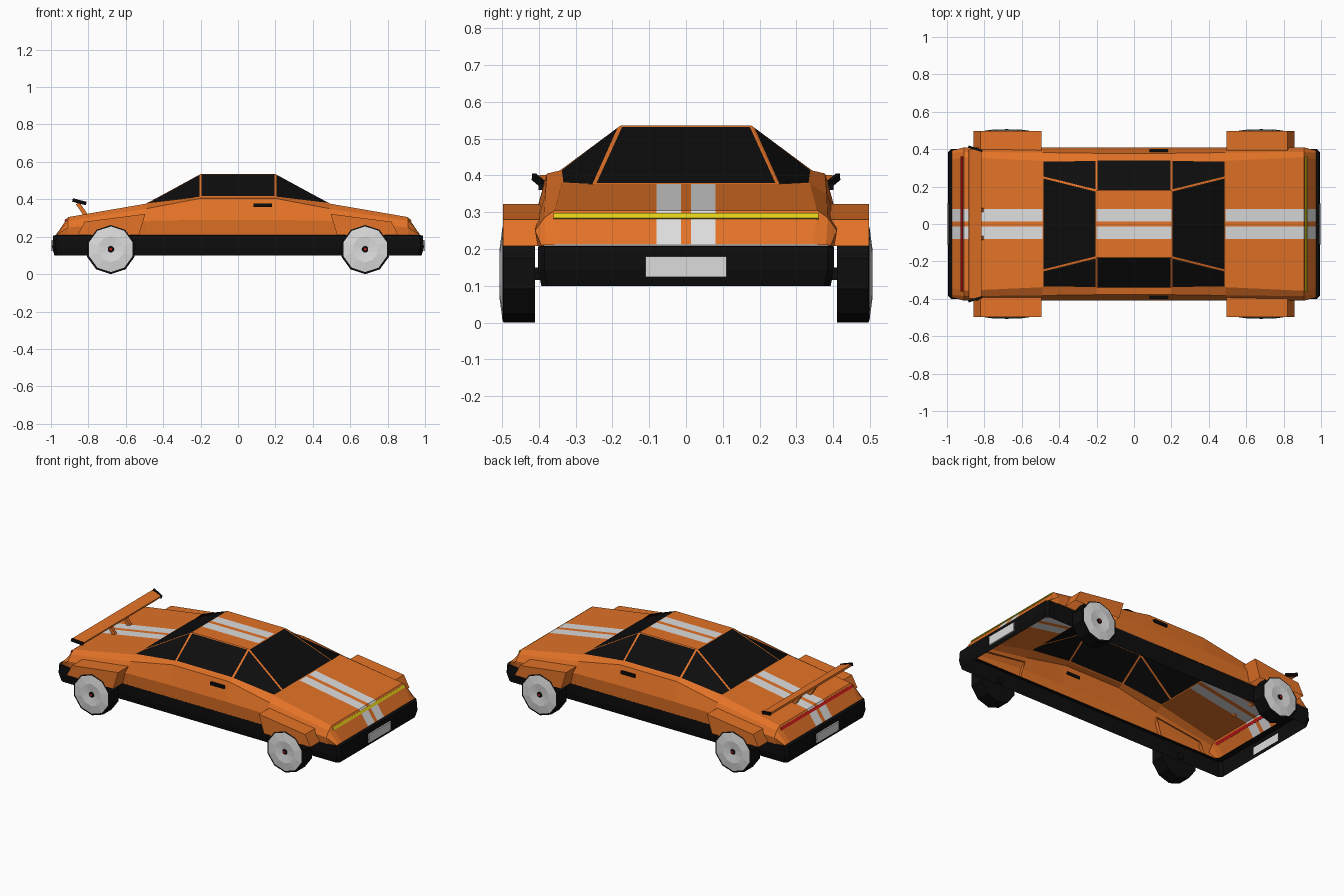
import bpy, bmesh, math
from mathutils import Matrix

if "Cube" in bpy.data.objects:
    bpy.data.objects.remove(bpy.data.objects["Cube"])


def material(name, rgb):
    m = bpy.data.materials.new(name)
    m.diffuse_color = (*rgb, 1)
    m.use_nodes = True
    m.node_tree.nodes["Principled BSDF"].inputs["Base Color"].default_value = m.diffuse_color
    return m


ORANGE = material("orange paint", (0.77, 0.17, 0.02))
BLACK = material("black trim", (0.004, 0.004, 0.004))
LIGHT = material("light grey", (0.72, 0.72, 0.72))
YELLOW = material("yellow lamp", (0.75, 0.62, 0.01))
RED = material("red lamp", (0.6, 0.01, 0.01))


def finish(name, bm, *mats):
    bmesh.ops.recalc_face_normals(bm, faces=bm.faces[:])
    mesh = bpy.data.meshes.new(name)
    bm.to_mesh(mesh)
    bm.free()
    for m in mats:
        mesh.materials.append(m)
    ob = bpy.data.objects.new(name, mesh)
    bpy.context.collection.objects.link(ob)
    return ob


def box(name, mat, loc, size, tilt=0.0, turn=0.0):
    bm = bmesh.new()
    mx = (Matrix.Translation(loc) @ Matrix.Rotation(turn, 4, 'Z')
          @ Matrix.Rotation(tilt, 4, 'Y') @ Matrix.Diagonal((*size, 1)))
    bmesh.ops.create_cube(bm, size=1, matrix=mx)
    return finish(name, bm, mat)


# Body shell: half sections (y, z) from the sill up to the centre, nose to cabin
half = [
    (0.972, [(.39, .208), (.393, .21), (.38, .211), (.345, .212), (.25, .212), (.08, .212), (.014, .212)]),
    (0.908, [(.403, .208), (.41, .25), (.385, .285), (.357, .305), (.25, .305), (.08, .305), (.014, .305)]),
    (0.49, [(.403, .208), (.41, .285), (.382, .35), (.338, .377), (.25, .377), (.08, .377), (.014, .377)]),
    (0.20, [(.403, .208), (.41, .29), (.378, .405), (.343, .413), (.178, .535), (.08, .535), (.014, .535)]),
]
stations = [(-x, p) for x, p in half] + [(x, p) for x, p in reversed(half)]
bm = bmesh.new()
rows = []
for x, pts in stations:
    full = pts + [(-y, z) for y, z in reversed(pts)]
    rows.append([bm.verts.new((x, y, z)) for y, z in full])
grid = []
for a, b in zip(rows, rows[1:]):
    grid.append([bm.faces.new((a[i], a[i + 1], b[i + 1], b[i])) for i in range(13)])
# Twin stripes on decks, roof and ends
for span in (0, 1, 3, 5, 6):
    for strip in (5, 7):
        grid[span][strip].material_index = 1
# Windows inset into the cabin faces, leaving thin pillars
bmesh.ops.recalc_face_normals(bm, faces=bm.faces[:])
groups = [grid[s][4:9] for s in (2, 4)]
groups += [[grid[s][k]] for s in (2, 3, 4) for k in (3, 9)]
for g in groups:
    for f in g:
        f.material_index = 2
    res = bmesh.ops.inset_region(bm, faces=g, thickness=0.006,
                                 use_boundary=True, use_even_offset=True)
    for f in res["faces"]:
        f.material_index = 0
finish("body_shell", bm, ORANGE, LIGHT, BLACK)

# Black bumper skirt: chamfered ring, open below
bm = bmesh.new()
rings = []
for hx, hy, z in ((.982, .393, .10), (.994, .402, .145), (.988, .402, .207), (.95, .385, .21)):
    c = 0.018
    quarter = [(hx, hy - c), (hx - c, hy)]
    out = (quarter + [(-x, y) for x, y in reversed(quarter)]
           + [(-x, -y) for x, y in quarter] + [(x, -y) for x, y in reversed(quarter)])
    rings.append([bm.verts.new((x, y, z)) for x, y in out])
for a, b in zip(rings, rings[1:]):
    for i in range(8):
        j = (i + 1) % 8
        bm.faces.new((a[i], a[j], b[j], b[i]))
finish("bumper_skirt", bm, BLACK)

# Lamp strips and number plates at both ends
slope = math.atan2(.064, .094)
for s, end, mat in ((1, "front", YELLOW), (-1, "rear", RED)):
    box(end + "_lamp", mat, (s * .9195, 0, .288), (.01, .72, .017), -s * slope)
    box(end + "_plate", LIGHT, (s * .995, 0, .152), (.0099, .22, .056))


def wheel(name, x, s):
    # Lathe rings (radius, y): tyre, shallow rim, hub and centre dot
    prof = [(.133, .41), (.133, .496), (.122, .499), (.07, .506), (.017, .500),
            (.015, .506), (.007, .507)]
    mats = [0, 0, 1, 1, 0, 0]
    bm = bmesh.new()
    loops = []
    for r, y in prof:
        loops.append([bm.verts.new((x + r * math.sin(k * math.tau / 10), s * y,
                                    .133 + r * math.cos(k * math.tau / 10))) for k in range(10)])
    bm.faces.new(loops[0])
    for a, b, m in zip(loops, loops[1:], mats):
        for i in range(10):
            j = (i + 1) % 10
            bm.faces.new((a[i], a[j], b[j], b[i])).material_index = m
    bm.faces.new(loops[-1]).material_index = 2
    finish(name, bm, BLACK, LIGHT, RED)


def fender(name, sx, sy):
    # Flared arch, open at the bottom
    prof = [(.53, .208), (.495, .322), (.82, .28), (.858, .208)]
    bm = bmesh.new()
    a = [bm.verts.new((sx * x, sy * .385, z)) for x, z in prof]
    b = [bm.verts.new((sx * x, sy * .497, z)) for x, z in prof]
    for i in range(3):
        bm.faces.new((a[i], a[i + 1], b[i + 1], b[i]))
    bm.faces.new(b)
    finish(name, bm, ORANGE)


for sx, end in ((1, "front"), (-1, "rear")):
    for sy, side in ((1, "left"), (-1, "right")):
        wheel(f"{end}_{side}_wheel", sx * .68, sy)
        fender(f"{end}_{side}_fender", sx, sy)
        box(f"{end}_{side}_axle", BLACK, (sx * .68, sy * .402, .133), (.035, .03, .035))

# Door handles, spoiler ends and spoiler posts
wing_tilt = 0.24
for sy, side in ((1, "left"), (-1, "right")):
    box(side + "_door_handle", BLACK, (.132, sy * .392, .369), (.097, .016, .018))
    box(side + "_spoiler_end", BLACK, (-.848, sy * .402, .387), (.076, .012, .018), wing_tilt, -sy * .3)
    box(side + "_spoiler_post", ORANGE, (-.836, sy * .075, .348), (.022, .02, .075), -.6)
box("spoiler_wing", ORANGE, (-.85, 0, .387), (.07, .795, .012), wing_tilt)
